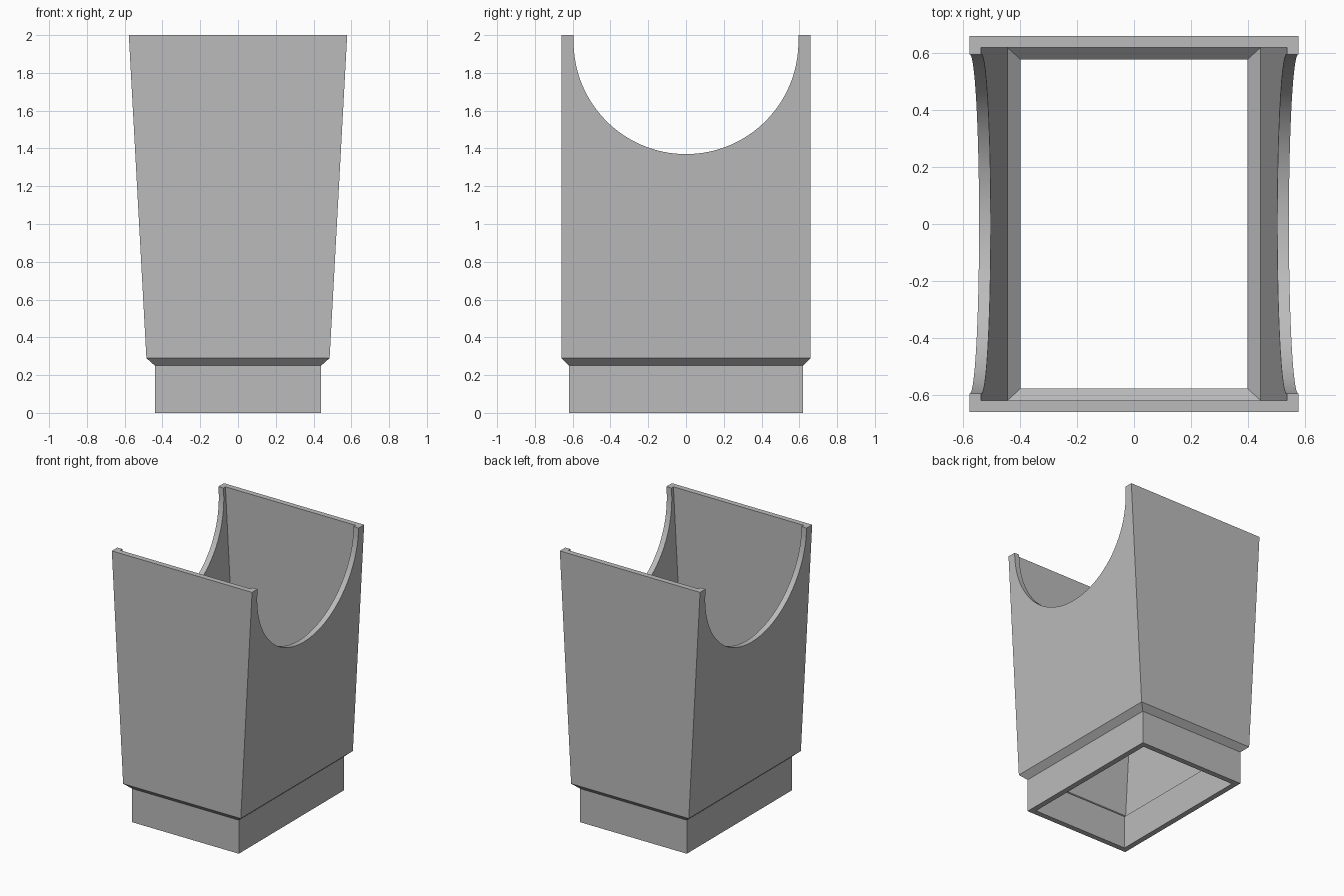
import bpy, bmesh, math

cube = bpy.data.objects.get("Cube")
if cube:
    bpy.data.objects.remove(cube, do_unlink=True)

grey = bpy.data.materials.new("plain grey")
grey.use_nodes = True
colour = (0.5, 0.5, 0.5, 1)
grey.diffuse_color = colour
grey.node_tree.nodes["Principled BSDF"].inputs["Base Color"].default_value = colour


def make_object(name, bm):
    bmesh.ops.recalc_face_normals(bm, faces=bm.faces[:])
    mesh = bpy.data.meshes.new(name)
    bm.to_mesh(mesh)
    bm.free()
    mesh.materials.append(grey)
    obj = bpy.data.objects.new(name, mesh)
    bpy.context.collection.objects.link(obj)
    return obj


# Flared rectangular sleeve: (half width, half depth, height) sections,
# up the outside and back down the inside
WALL = 0.041
outside = [(0.44, 0.619, 0), (0.44, 0.619, 0.25), (0.485, 0.66, 0.29), (0.578, 0.66, 2)]
inside = [(x - WALL, y - WALL, z) for x, y, z in reversed(outside)]

bm = bmesh.new()
rings = [[bm.verts.new((sx * x, sy * y, z))
          for sx, sy in ((-1, -1), (1, -1), (1, 1), (-1, 1))]
         for x, y, z in outside + inside]
for k, ring in enumerate(rings):
    following = rings[(k + 1) % len(rings)]
    for i in range(4):
        j = (i + 1) % 4
        bm.faces.new((ring[i], ring[j], following[j], following[i]))
sleeve = make_object("flared_sleeve", bm)

# Round saddle cutter running across the width, open at the top
RADIUS, CENTRE, STEPS = 0.595, 1.965, 64
profile = [(RADIUS, 2.2), (-RADIUS, 2.2)]
for i in range(STEPS + 1):
    a = math.pi * (1 + i / STEPS)
    profile.append((RADIUS * math.cos(a), CENTRE + RADIUS * math.sin(a)))
bm = bmesh.new()
face = bm.faces.new([bm.verts.new((-1, y, z)) for y, z in profile])
extruded = bmesh.ops.extrude_face_region(bm, geom=[face])["geom"]
bmesh.ops.translate(bm, vec=(2, 0, 0),
                    verts=[v for v in extruded if isinstance(v, bmesh.types.BMVert)])
cutter = make_object("saddle_cutter", bm)

# Cut the saddle, then drop the cutter
cut = sleeve.modifiers.new("saddle cut", "BOOLEAN")
cut.operation = "DIFFERENCE"
cut.solver = "EXACT"
cut.object = cutter
bpy.ops.object.select_all(action="DESELECT")
sleeve.select_set(True)
bpy.context.view_layer.objects.active = sleeve
bpy.ops.object.modifier_apply(modifier=cut.name)
bpy.data.objects.remove(cutter, do_unlink=True)

# Smooth saddle curve, crisp corners
bpy.ops.object.shade_smooth_by_angle(angle=math.radians(30))
